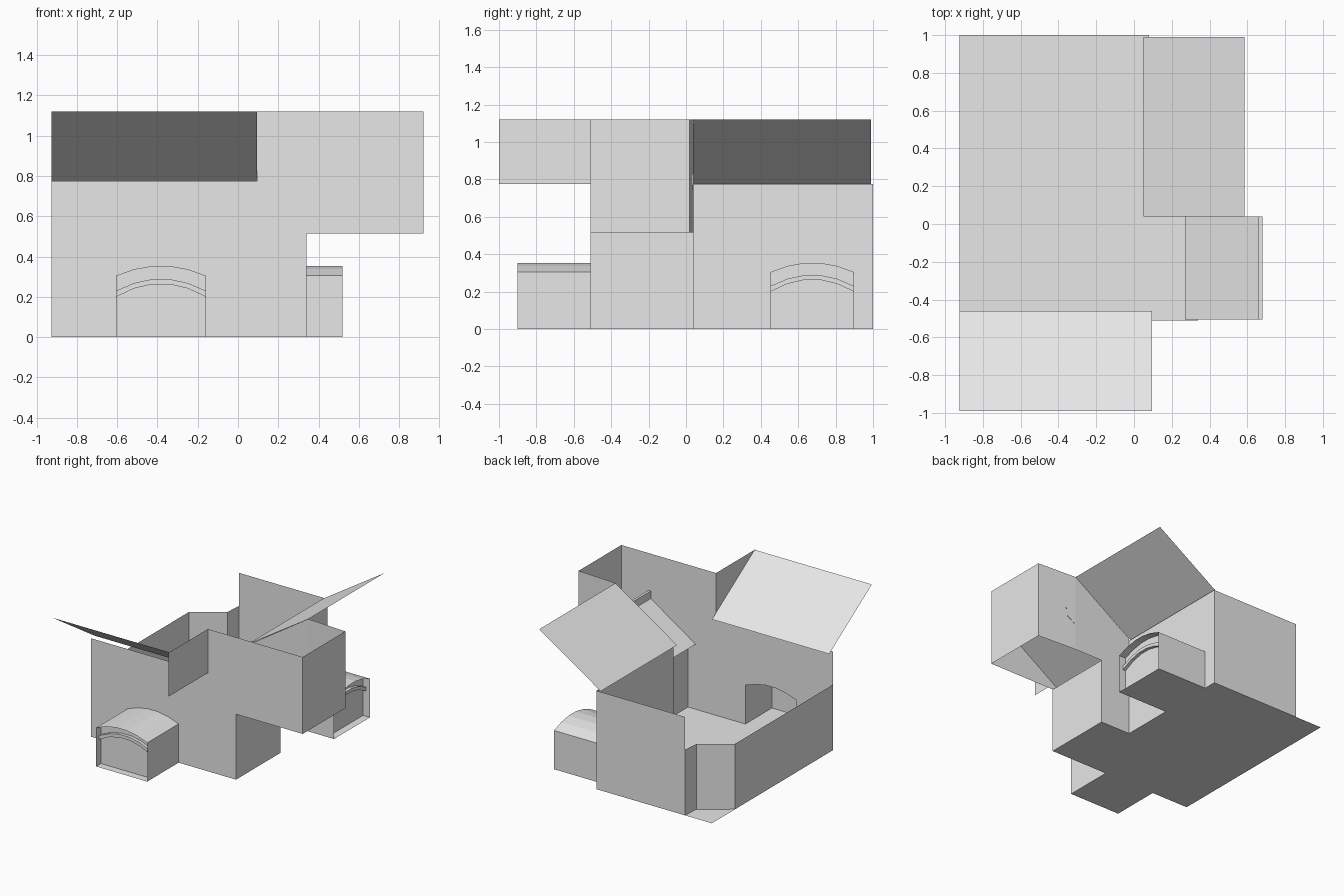
import bpy
import bmesh

cube = bpy.data.objects.get("Cube")
if cube:
    bpy.data.objects.remove(cube)

GREY = (0.8, 0.8, 0.8, 1)
plaster = bpy.data.materials.new("light_grey")
plaster.use_nodes = True
plaster.diffuse_color = GREY
plaster.node_tree.nodes["Principled BSDF"].inputs["Base Color"].default_value = GREY

# Main plan lines and heights
LEFT, FRONT, BACK = -0.925, -0.51, 1.0
SIDE, BAY, OUT = 0.08, 0.34, 0.92
STEP = 0.04
LOW, MID, TOP = 0.515, 0.775, 1.12


def sheet(name, *polygons):
    """Thin surface object made of one or more flat polygons."""
    bm = bmesh.new()
    for poly in polygons:
        bm.faces.new([bm.verts.new(p) for p in poly])
    bmesh.ops.remove_doubles(bm, verts=bm.verts[:], dist=0.0005)
    mesh = bpy.data.meshes.new(name)
    bm.to_mesh(mesh)
    bm.free()
    mesh.materials.append(plaster)
    obj = bpy.data.objects.new(name, mesh)
    bpy.context.collection.objects.link(obj)
    return obj


def wall(name, path, bottom, top):
    """Upright wall following a plan path."""
    return sheet(name, *[[(*a, bottom), (*b, bottom), (*b, top), (*a, top)]
                         for a, b in zip(path, path[1:])])


# Arched outline shared by both alcoves
HALF = 0.2225


def arch(side, apex):
    steps = [-1, -0.6, -0.2, 0.2, 0.6, 1]
    return [(HALF * s, side + (apex - side) * (1 - s * s)) for s in steps]


OUTER = arch(0.305, 0.355)
UPPER = arch(0.23, 0.29)
LOWER = arch(0.2, 0.265)
DOOR = [(-HALF, 0)] + OUTER + [(HALF, 0)]


def alcove(name, depth, place):
    """Arched niche; place(u, d, z) maps local coordinates to the model."""
    loop = DOOR + DOOR[:1]
    sheet(name + "_shell", *[[place(a[0], 0, a[1]), place(b[0], 0, b[1]),
                              place(b[0], depth, b[1]), place(a[0], depth, a[1])]
                             for a, b in zip(loop, loop[1:])])
    inner = depth - 0.06
    sheet(name + "_end_panel", [place(u, inner, z) for u, z in DOOR])
    lip = depth - 0.035
    bands = []
    for i in range(len(UPPER) - 1):
        (a, az), (b, bz) = UPPER[i], UPPER[i + 1]
        (c, cz), (d, dz) = LOWER[i], LOWER[i + 1]
        bands += [[place(a, lip, az), place(b, lip, bz), place(d, lip, dz), place(c, lip, cz)],
                  [place(a, inner, az), place(b, inner, bz), place(b, lip, bz), place(a, lip, az)],
                  [place(c, inner, cz), place(d, inner, dz), place(d, lip, dz), place(c, lip, cz)]]
    sheet(name + "_arch_band", *bands)


FRONT_U, SIDE_U = -0.3825, 0.675
alcove("front_alcove", 0.39, lambda u, d, z: (FRONT_U + u, FRONT - d, z))
alcove("side_alcove", 0.44, lambda u, d, z: (SIDE + d, SIDE_U + u, z))

# Floor
sheet("floor", [(x, y, 0) for x, y in [
    (LEFT, FRONT), (BAY, FRONT), (BAY, STEP), (SIDE, STEP), (SIDE, BACK), (LEFT, BACK)]])

# Front wall with arched opening and the overhanging bay
front = [(LEFT, 0)] + [(FRONT_U + u, z) for u, z in DOOR] + [
    (BAY, 0), (BAY, LOW), (OUT, LOW), (OUT, TOP), (0.095, TOP), (0.095, MID), (LEFT, MID)]
sheet("front_wall", [(x, FRONT, z) for x, z in front])

# Side wall with arched opening
side = [(STEP, 0)] + [(SIDE_U + u, z) for u, z in DOOR] + [
    (BACK, 0), (BACK, MID), (STEP, MID)]
sheet("side_wall", [(SIDE, y, z) for y, z in side])

# Wall behind the bay, trimmed under the sloping side panel
sheet("bay_back_wall",
      [(x, STEP, z) for x, z in [(SIDE, 0), (BAY, 0), (BAY, LOW), (0.585, LOW),
                                 (0.585, TOP), (SIDE, 0.79)]],
      [(0.585, STEP, LOW), (OUT, 0.02, LOW), (OUT, 0.02, TOP), (0.585, STEP, TOP)])
wall("bay_lower_wall", [(BAY, FRONT), (BAY, STEP)], 0, LOW)
wall("bay_outer_wall", [(OUT, FRONT), (OUT, 0.02)], LOW, TOP)

# Back wall and the low wall with its cut corner
wall("back_wall", [(SIDE, BACK), (-0.69, BACK)], 0, MID)
wall("low_wall", [(-0.69, BACK), (-0.7, 0.87), (LEFT, 0.71), (LEFT, FRONT)], 0, LOW)

# Flared sloping panels
sheet("front_slope", [(LEFT, -0.46, MID), (0.095, -0.46, MID),
                      (0.095, -0.99, TOP), (LEFT, -0.99, TOP)])
wall("front_slope_cheek", [(0.095, FRONT), (0.095, -1)], MID, TOP)
sheet("side_slope", [(0.05, STEP, MID), (0.05, 0.99, MID),
                     (0.585, 0.99, TOP), (0.585, STEP, TOP)])

# Sloping sill inside the bay with its short upstand
profile = [(0.27, LOW), (0.66, 0.77), (0.66, 0.83), (0.68, 0.83)]
sheet("bay_sill", *[[(a, -0.505, az), (b, -0.505, bz), (b, STEP, bz), (a, STEP, az)]
                    for (a, az), (b, bz) in zip(profile, profile[1:])])
